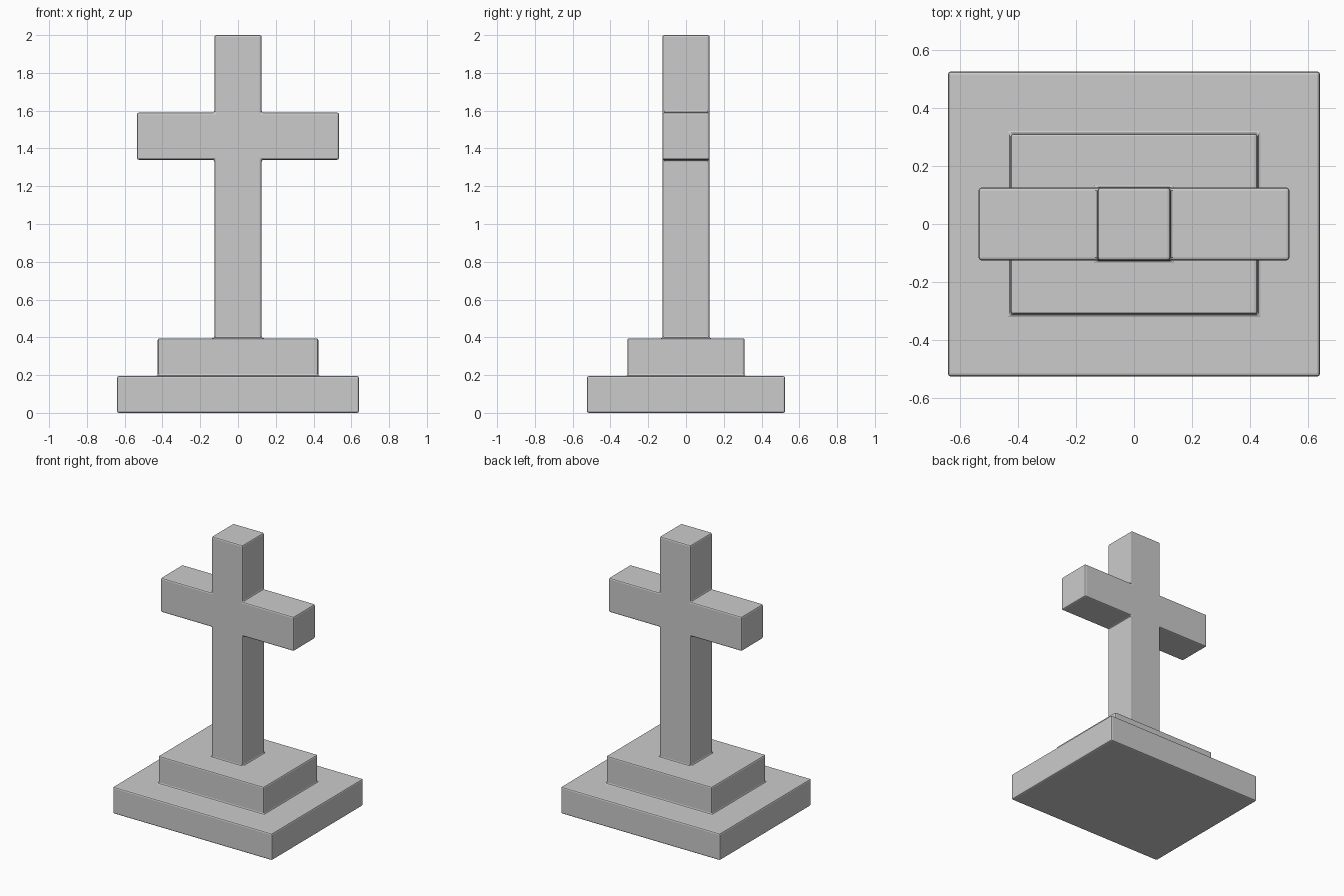
import bpy, bmesh
from mathutils import Vector

if "Cube" in bpy.data.objects:
    bpy.data.objects.remove(bpy.data.objects["Cube"])

bm = bmesh.new()


def face_towards(direction, z):
    """Outermost face pointing along direction whose centre is at height z."""
    d = Vector(direction)
    found = [f for f in bm.faces
             if f.normal.dot(d) > 0.9 and abs(f.calc_center_median().z - z) < 0.01]
    return max(found, key=lambda f: f.calc_center_median().dot(d))


def extrude(face, offset):
    new = bmesh.ops.extrude_discrete_faces(bm, faces=[face])["faces"][0]
    bmesh.ops.translate(bm, verts=new.verts, vec=offset)
    bm.normal_update()
    return new


def shrink_to(face, hx, hy):
    """Inset a top face to a centred rectangle with the given half sizes."""
    bmesh.ops.inset_individual(bm, faces=[face], thickness=0.05)
    for v in face.verts:
        v.co.x = hx if v.co.x > 0 else -hx
        v.co.y = hy if v.co.y > 0 else -hy
    bm.normal_update()


# Lower step
bmesh.ops.create_cube(bm, size=1)
for v in bm.verts:
    v.co = (v.co.x * 1.28, v.co.y * 1.05, (v.co.z + 0.5) * 0.195)
bm.normal_update()

# Upper step
top = face_towards((0, 0, 1), 0.195)
shrink_to(top, 0.425, 0.31)
top = extrude(top, (0, 0, 0.2))

# Post, split where the arms join
shrink_to(top, 0.125, 0.125)
for z0, z1 in ((0.395, 1.34), (1.34, 1.59), (1.59, 2.0)):
    top = extrude(top, (0, 0, z1 - z0))

# Arms
for side in (-1, 1):
    extrude(face_towards((side, 0, 0), 1.465), (side * 0.41, 0, 0))

mesh = bpy.data.meshes.new("stepped_cross")
bm.to_mesh(mesh)
bm.free()
cross = bpy.data.objects.new("stepped_cross", mesh)
bpy.context.collection.objects.link(cross)

# Softened edges and inner corners
bevel = cross.modifiers.new("soft_edges", 'BEVEL')
bevel.width = 0.01
bevel.segments = 2
bevel.limit_method = 'ANGLE'
